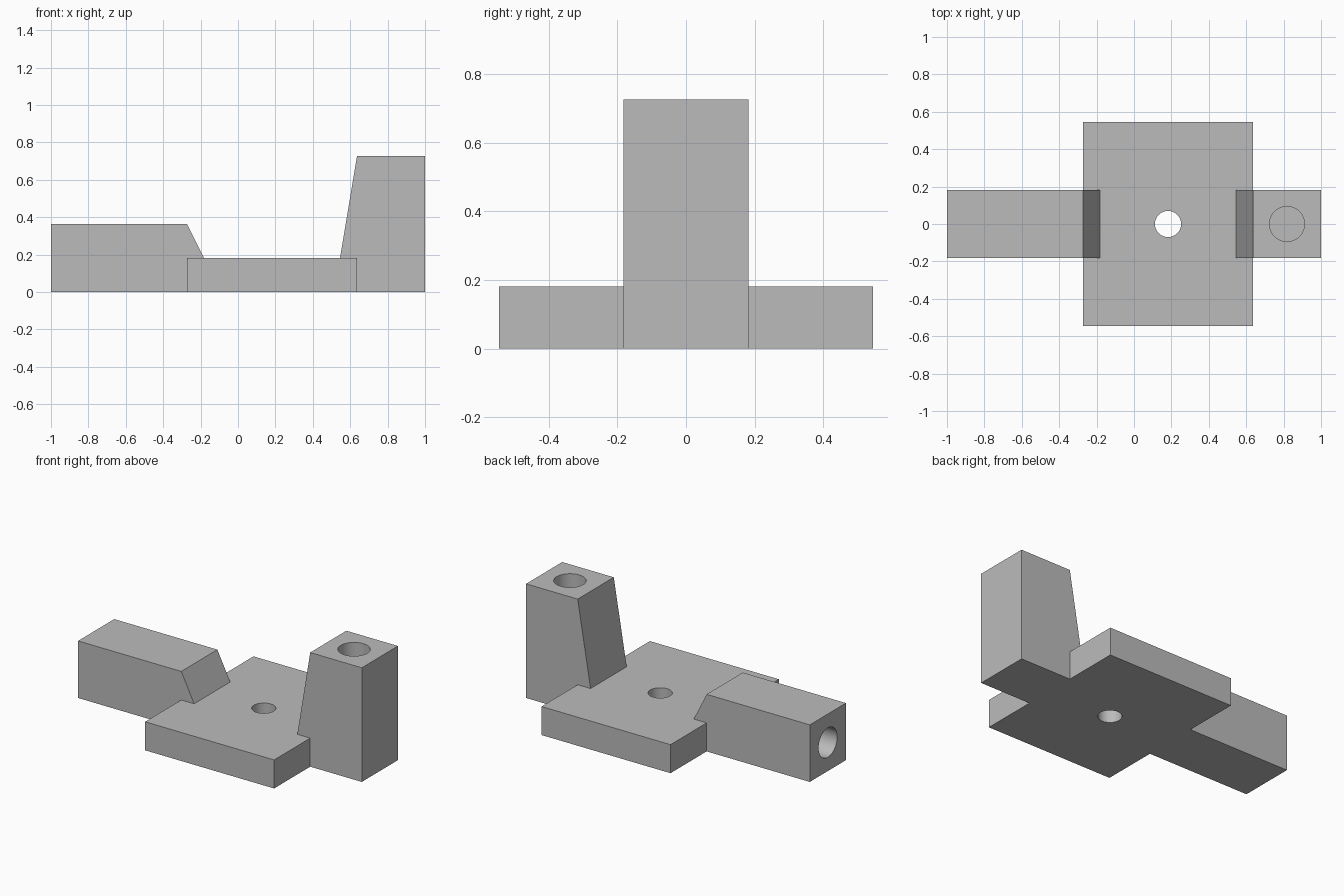
import bpy
import bmesh
import math
from mathutils import Vector

cube = bpy.data.objects.get("Cube")
if cube:
    bpy.data.objects.remove(cube, do_unlink=True)

U = 1 / 11  # design module: the part is 22 modules long

grey = bpy.data.materials.new("plain_grey")
grey.use_nodes = True
COLOUR = (0.5, 0.5, 0.5, 1)
grey.diffuse_color = COLOUR
grey.node_tree.nodes["Principled BSDF"].inputs["Base Color"].default_value = COLOUR


def prism(name, profile, half_width):
    """Extrude an x-z profile, given in modules, along y."""
    bm = bmesh.new()
    face = bm.faces.new([bm.verts.new((x * U, -half_width * U, z * U)) for x, z in profile])
    grown = bmesh.ops.extrude_face_region(bm, geom=[face])["geom"]
    verts = [g for g in grown if isinstance(g, bmesh.types.BMVert)]
    bmesh.ops.translate(bm, verts=verts, vec=(0, 2 * half_width * U, 0))
    bmesh.ops.recalc_face_normals(bm, faces=bm.faces)
    mesh = bpy.data.meshes.new(name)
    bm.to_mesh(mesh)
    bm.free()
    mesh.materials.append(grey)
    obj = bpy.data.objects.new(name, mesh)
    bpy.context.collection.objects.link(obj)
    return obj


def drill(name, start, end, radius):
    """Round cutter between two points, in modules."""
    a, b = Vector(start) * U, Vector(end) * U
    bpy.ops.mesh.primitive_cylinder_add(
        vertices=64, radius=radius * U, depth=(b - a).length, location=(a + b) / 2,
        rotation=(b - a).to_track_quat("Z", "Y").to_euler())
    obj = bpy.context.object
    obj.name = name
    obj.data.materials.append(grey)
    return obj


# Long bar, low middle and tall post share one side profile
bracket = prism("bracket", [(-11, 0), (11, 0), (11, 8), (7, 8), (6, 2),
                            (-2, 2), (-3, 4), (-11, 4)], 2)
# Wide base plate
plate = prism("base_plate_helper", [(-3, 0), (7, 0), (7, 2), (-3, 2)], 6)

# Holes: through the plate, down into the post, into the bar end
helpers = [
    (plate, "UNION"),
    (drill("plate_hole_cutter", (2, 0, -1), (2, 0, 3), 0.77), "DIFFERENCE"),
    (drill("post_hole_cutter", (9, 0, 2), (9, 0, 9), 1.03), "DIFFERENCE"),
    (drill("bar_hole_cutter", (-12, 0, 2), (-5, 0, 2), 1.03), "DIFFERENCE"),
]
for helper, operation in helpers:
    mod = bracket.modifiers.new(helper.name, "BOOLEAN")
    mod.operation = operation
    mod.solver = "EXACT"
    mod.object = helper
    helper.hide_render = True
    helper.hide_set(True)

# Merge coplanar faces left by the union
clean = bracket.modifiers.new("clean_faces", "DECIMATE")
clean.decimate_type = "DISSOLVE"
clean.angle_limit = math.radians(1)

# Apply the modifiers, then drop the helpers
bpy.ops.object.select_all(action="DESELECT")
bpy.context.view_layer.objects.active = bracket
bracket.select_set(True)
for mod in list(bracket.modifiers):
    bpy.ops.object.modifier_apply(modifier=mod.name)
for helper, _ in helpers:
    bpy.data.objects.remove(helper, do_unlink=True)
bpy.ops.object.shade_smooth_by_angle(angle=math.radians(20))
